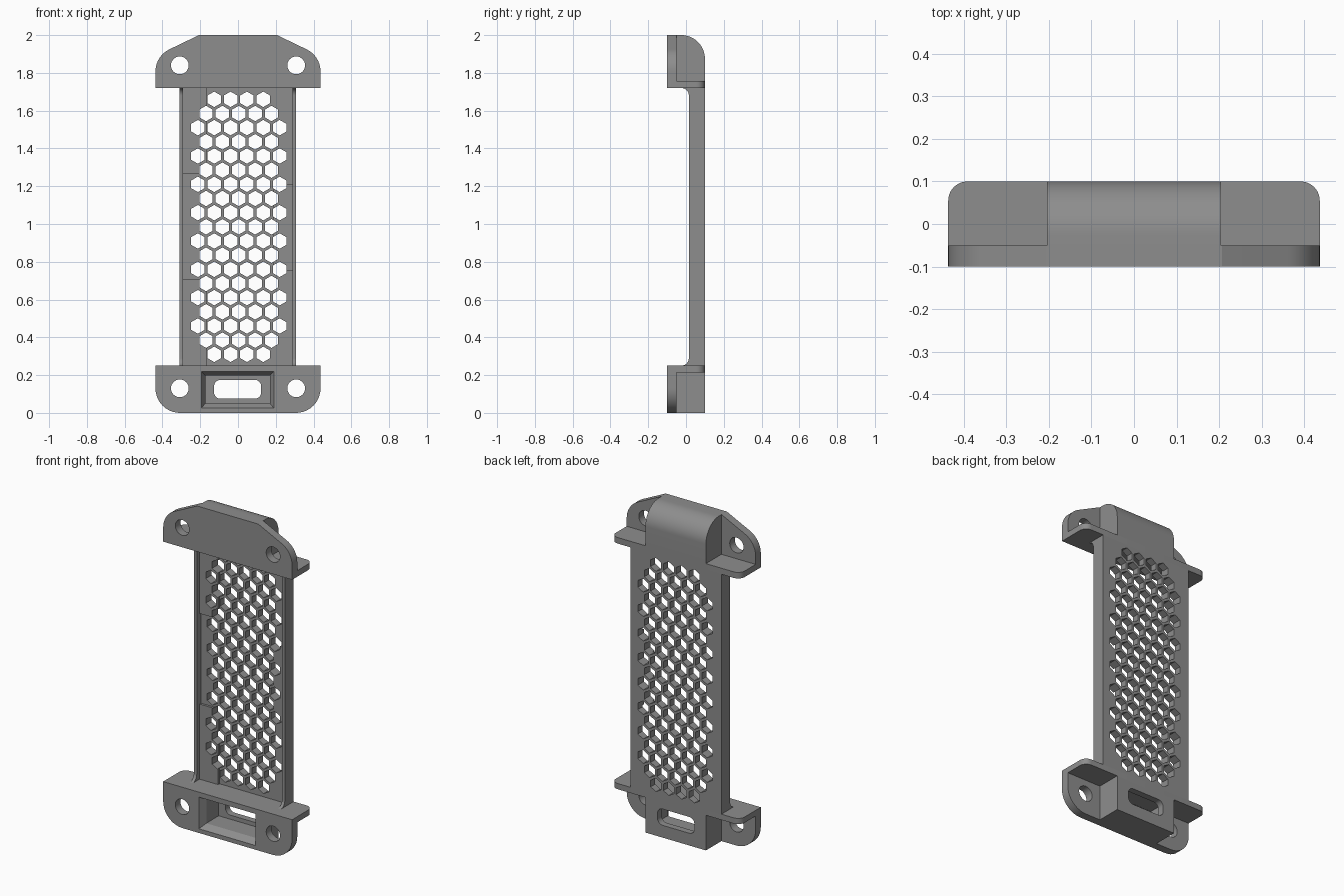
import bpy, bmesh, math
from mathutils import Vector

if "Cube" in bpy.data.objects:
    bpy.data.objects.remove(bpy.data.objects["Cube"])

grey = bpy.data.materials.new("plain grey")
grey.diffuse_color = (0.27, 0.27, 0.27, 1)
grey.use_nodes = True
grey.node_tree.nodes["Principled BSDF"].inputs["Base Color"].default_value = grey.diffuse_color


def rounded(corners, seg=10):
    """Outline from (u, v, radius) corners, with arcs where radius > 0."""
    out = []
    n = len(corners)
    for i, (u, v, r) in enumerate(corners):
        p = Vector((u, v))
        if r == 0:
            out.append(p)
            continue
        a = (Vector(corners[i - 1][:2]) - p).normalized()
        b = (Vector(corners[(i + 1) % n][:2]) - p).normalized()
        half = a.angle(b) / 2
        centre = p + (a + b).normalized() * (r / math.sin(half))
        t = r / math.tan(half)
        s, e = p + a * t - centre, p + b * t - centre
        sweep = s.angle_signed(e)
        for k in range(seg + 1):
            ang = math.atan2(s.y, s.x) - sweep * k / seg
            out.append(centre + Vector((math.cos(ang), math.sin(ang))) * r)
    return out


def rect(u0, u1, v0, v1, r=0):
    return rounded([(u0, v0, r), (u1, v0, r), (u1, v1, r), (u0, v1, r)])


def circle(u, v, r, n, start=0):
    return [(u + r * math.cos(start + math.tau * k / n),
             v + r * math.sin(start + math.tau * k / n)) for k in range(n)]


def place(axis, u, v, d):
    return {'X': (d, u, v), 'Y': (u, d, v), 'Z': (u, v, d)}[axis]


def solid(name, axis, pieces):
    """Object made of lofts; each piece is (outline_a, depth_a, outline_b, depth_b)."""
    bm = bmesh.new()
    for oa, a, ob, b in pieces:
        va = [bm.verts.new(place(axis, p[0], p[1], a)) for p in oa]
        vb = [bm.verts.new(place(axis, p[0], p[1], b)) for p in ob]
        bm.faces.new(va)
        bm.faces.new(vb[::-1])
        for i in range(len(va)):
            j = (i + 1) % len(va)
            bm.faces.new((va[j], va[i], vb[i], vb[j]))
    bmesh.ops.recalc_face_normals(bm, faces=bm.faces)
    me = bpy.data.meshes.new(name)
    bm.to_mesh(me)
    bm.free()
    me.materials.append(grey)
    ob = bpy.data.objects.new(name, me)
    bpy.context.collection.objects.link(ob)
    return ob


def prism(name, axis, outline, a, b):
    return solid(name, axis, [(outline, a, outline, b)])


def combine(target, tool, operation):
    mod = target.modifiers.new("combine", 'BOOLEAN')
    mod.operation, mod.solver, mod.object = operation, 'EXACT', tool
    bpy.context.view_layer.objects.active = target
    bpy.ops.object.modifier_apply(modifier=mod.name)
    bpy.data.objects.remove(tool)


def finish(ob):
    bpy.ops.object.select_all(action='DESELECT')
    ob.select_set(True)
    bpy.context.view_layer.objects.active = ob
    bpy.ops.object.shade_smooth_by_angle(angle=math.radians(25))


W, FRONT, BACK = 0.437, -0.1, 0.1
LOW, HIGH = 0.25, 1.72


def bracket(name, plate_outline, block_profile, shelf_z, hole_z):
    """Front plate with a shelf, a central block and two screw holes."""
    ob = prism(name, 'Y', plate_outline, FRONT, -0.05)
    shelf = rounded([(-W, -0.08, 0), (W, -0.08, 0), (W, BACK, 0.045), (-W, BACK, 0.045)])
    combine(ob, prism("shelf", 'Z', shelf, *shelf_z), 'UNION')
    combine(ob, prism("block", 'X', block_profile, -0.205, 0.205), 'UNION')
    holes = [circle(s * 0.308, hole_z, 0.047, 32) for s in (-1, 1)]
    combine(ob, solid("screw_holes", 'Y', [(h, -0.15, h, 0.0) for h in holes]), 'DIFFERENCE')
    return ob


# Top bracket: sloped shoulders, block rounded at the back
top = bracket(
    "top_bracket",
    rounded([(-W, HIGH, 0), (W, HIGH, 0), (W, 1.889, 0.13), (0.207, 2, 0),
             (-0.207, 2, 0), (-W, 1.889, 0.13)]),
    rounded([(-0.07, 1.74, 0), (BACK, 1.74, 0), (BACK, 2, 0.125), (-0.07, 2, 0)], 16),
    (HIGH, 1.757), 1.84)
finish(top)

# Bottom bracket: rounded lower corners
bottom = bracket(
    "bottom_bracket",
    rounded([(-W, 0, 0.13), (W, 0, 0.13), (W, LOW, 0), (-W, LOW, 0)]),
    rect(-0.07, BACK, 0, 0.23),
    (0.215, LOW), 0.13)

# Connector pocket with bevelled mouth, and slot through the back
inner = rect(-0.173, 0.169, 0.05, 0.198)
mouth = rect(-0.195, 0.19, 0.025, 0.22)
combine(bottom, prism("pocket", 'Y', inner, -0.12, 0.06), 'DIFFERENCE')
combine(bottom, solid("pocket_bevel", 'Y', [(mouth, FRONT - 0.001, inner, -0.06)]), 'DIFFERENCE')
slot = rect(-0.127, 0.123, 0.075, 0.175, 0.035)
combine(bottom, prism("slot", 'Y', slot, 0.0, 0.15), 'DIFFERENCE')
finish(bottom)

# Grille body: side profile flares into both brackets
R = 0.04
flare_low = [(0.015 - R + R * math.sin(a), LOW + R - R * math.cos(a))
             for a in [math.pi / 2 * k / 8 for k in range(9)]]
flare_high = [(y, LOW + HIGH - z) for y, z in reversed(flare_low)]
body = prism("grille_panel", 'X',
             [(BACK, LOW)] + flare_low + flare_high + [(BACK, HIGH)], -0.31, 0.307)

# Recess between the rails, then a deeper floor leaving raised side strips
combine(body, prism("recess", 'Y', rect(-0.29, 0.288, 0.2, 1.8), -0.2, 0.042), 'DIFFERENCE')
floor = [(-0.165, 0.2), (0.288, 0.2), (0.288, 0.75), (0.185, 0.75), (0.185, 1.21),
         (0.288, 1.21), (0.288, 1.8), (-0.165, 1.8), (-0.165, 1.265), (-0.29, 1.265),
         (-0.29, 0.71), (-0.165, 0.71)]
combine(body, prism("deep_floor", 'Y', floor, -0.2, 0.056), 'DIFFERENCE')

# Honeycomb vents
vents = []
for row in range(19):
    count = 4 if row in (0, 18) else (5 if row % 2 else 6)
    for i in range(count):
        x = 0.004 + (i - (count - 1) / 2) * 0.0866
        h = circle(x, 0.31 + row * 0.075, 0.041, 6, math.pi / 6)
        vents.append((h, -0.05, h, 0.2))
combine(body, solid("vents", 'Y', vents), 'DIFFERENCE')
finish(body)
